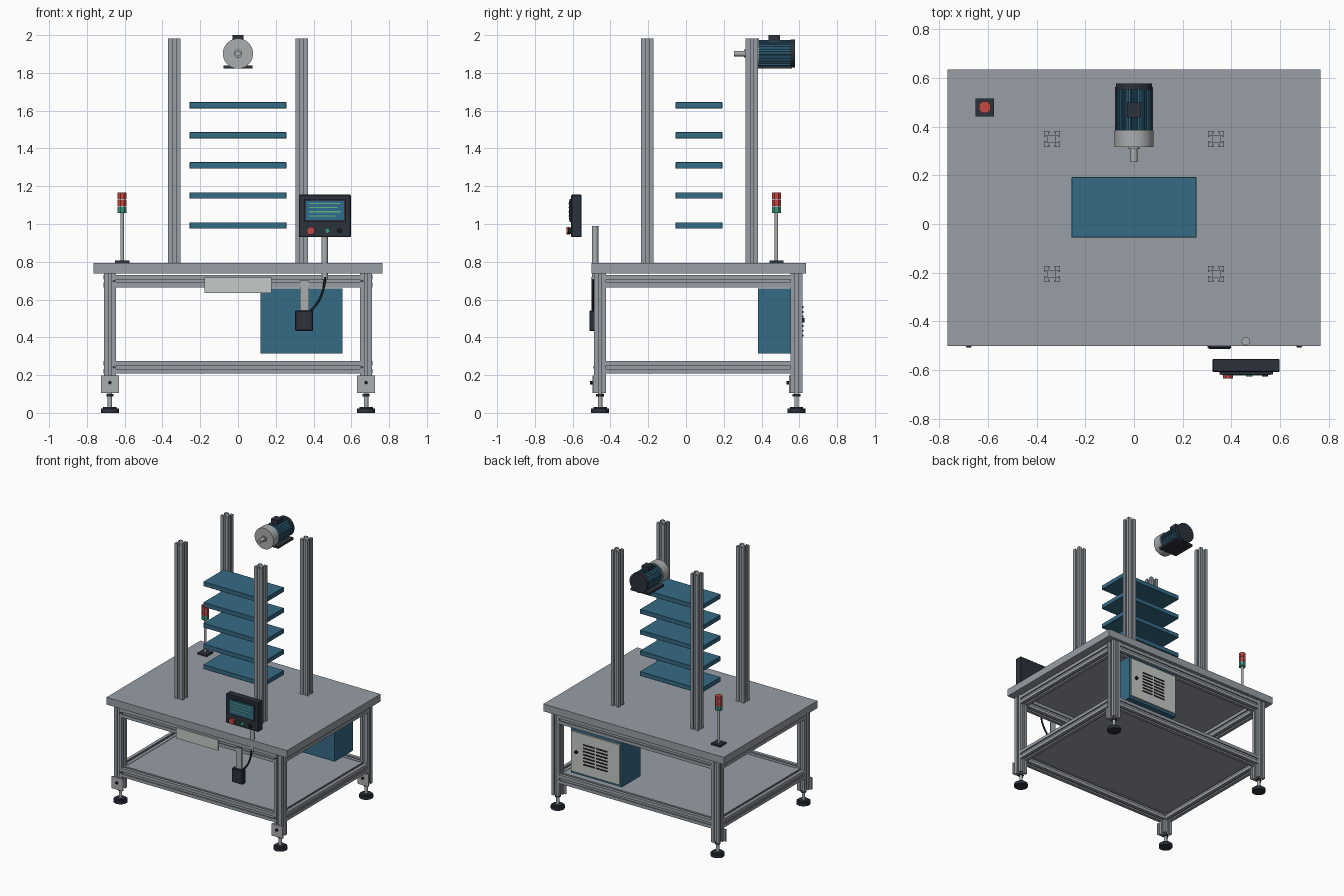
import bpy, bmesh, math
from mathutils import Matrix, Vector

if "Cube" in bpy.data.objects:
    bpy.data.objects.remove(bpy.data.objects["Cube"])


def material(name, r, g, b):
    m = bpy.data.materials.new(name)
    m.diffuse_color = (r, g, b, 1)
    m.use_nodes = True
    m.node_tree.nodes["Principled BSDF"].inputs["Base Color"].default_value = m.diffuse_color
    return m


STEEL = material("steel grey", 0.31, 0.345, 0.38)
ALU = material("pale aluminium", 0.40, 0.42, 0.43)
LIGHT = material("light grey", 0.56, 0.60, 0.57)
DARK = material("dark slate", 0.024, 0.031, 0.045)
BLACK = material("black", 0.010, 0.011, 0.014)
BLUE = material("machine blue", 0.036, 0.145, 0.235)
SCREEN = material("screen blue", 0.03, 0.15, 0.27)
RED = material("signal red", 0.56, 0.065, 0.055)
GREEN = material("signal green", 0.05, 0.30, 0.20)
LINE = material("display green", 0.14, 0.45, 0.22)

TURN = {'x': Matrix.Rotation(math.pi / 2, 4, 'Y'),
        'y': Matrix.Rotation(math.pi / 2, 4, 'X'),
        'z': Matrix.Identity(4)}


def finish(name, bm, mat, smooth=False):
    bmesh.ops.recalc_face_normals(bm, faces=bm.faces[:])
    me = bpy.data.meshes.new(name)
    bm.to_mesh(me)
    bm.free()
    me.materials.append(mat)
    if smooth:
        me.polygons.foreach_set("use_smooth", [True] * len(me.polygons))
        me.set_sharp_from_angle(angle=math.radians(35))
    ob = bpy.data.objects.new(name, me)
    bpy.context.collection.objects.link(ob)
    return ob


def box(name, x, y, z, mat, bevel=0):
    """Box from (min, max) pairs."""
    bm = bmesh.new()
    bmesh.ops.create_cube(bm, size=1)
    for v in bm.verts:
        v.co = Vector([(p[0] + p[1]) / 2 + c * (p[1] - p[0]) for p, c in zip((x, y, z), v.co)])
    if bevel:
        bmesh.ops.bevel(bm, geom=bm.edges[:], offset=bevel, segments=1, affect='EDGES')
    return finish(name, bm, mat)


def prism(name, pts, length, loc, axis, mat, smooth=False):
    """Extrude a closed outline along an axis, centred on loc."""
    bm = bmesh.new()
    face = bm.faces.new([bm.verts.new((px, py, -length / 2)) for px, py in pts])
    ext = bmesh.ops.extrude_face_region(bm, geom=[face])
    bmesh.ops.translate(bm, verts=[v for v in ext["geom"] if isinstance(v, bmesh.types.BMVert)],
                        vec=(0, 0, length))
    bm.transform(Matrix.Translation(loc) @ TURN[axis])
    return finish(name, bm, mat, smooth)


def cyl(name, r, lo, hi, at, axis, mat, n=24):
    """Cylinder between lo and hi on its axis; at gives the other two coordinates."""
    pts = [(r * math.cos((i + .5) * math.tau / n), r * math.sin((i + .5) * math.tau / n)) for i in range(n)]
    mid = (lo + hi) / 2
    loc = {'x': (mid, *at), 'y': (at[0], mid, at[1]), 'z': (*at, mid)}[axis]
    return prism(name, pts, hi - lo, loc, axis, mat, n > 8)


def slot_profile(h):
    """Square extrusion outline with a T-slot in each side."""
    side = [(1, -1), (1, -.26), (.8, -.26), (.8, -.44), (.52, -.44),
            (.52, .44), (.8, .44), (.8, .26), (1, .26)]
    out = []
    for k in range(4):
        for a, b in side:
            for _ in range(k):
                a, b = -b, a
            out.append((a * h, b * h))
    return out


LX, LYF, LYB, H = 0.678, -0.455, 0.585, 0.032
MY = (LYF + LYB) / 2

# table top and lower shelf panel
box("table_top", (-.765, .765), (-.50, .635), (.737, .793), STEEL)
box("lower_shelf", (-.655, .655), (LYF + .025, LYB - .025), (.258, .272), STEEL)

# legs with levelling feet and foot brackets
for sx, side in ((-1, "left"), (1, "right")):
    for y, end in ((LYF, "front"), (LYB, "back")):
        tag, x = f"{end}_{side}", sx * LX
        prism(tag + "_leg", slot_profile(H), .632, (x, y, .421), 'z', STEEL)
        cyl(tag + "_foot_pad", .049, 0, .022, (x, y), 'z', DARK)
        cyl(tag + "_foot_collar", .036, .022, .032, (x, y), 'z', DARK)
        cyl(tag + "_foot_stem", .012, .03, .11, (x, y), 'z', ALU, 16)
        cyl(tag + "_foot_nut", .021, .088, .099, (x, y), 'z', DARK, 6)
        box(tag + "_foot_bracket", (x - .047, x + .047), (y - H - .008, y - H + .001), (.105, .197), ALU)
        cyl(tag + "_bracket_bolt", .009, y - H - .02, y - H - .007, (x, .16), 'y', BLACK, 12)
        for z in (.242, .698):
            cyl(tag + "_rail_bolt", .006, y - H - .003, y - H + .02, (x + sx * -.02, z), 'y', DARK, 10)

# frame rails
for z, level in ((.242, "lower"), (.698, "upper")):
    for y, end in ((LYF, "front"), (LYB, "back")):
        prism(f"{level}_{end}_rail", slot_profile(.033), 2 * (LX - H), (0, y, z), 'x', STEEL)
    for x, side in ((-LX, "left"), (LX, "right")):
        prism(f"{level}_{side}_rail", slot_profile(.033), LYB - LYF - 2 * H, (x, MY, z), 'y', STEEL)

# four tall columns
for x, side in ((-.337, "left"), (.337, "right")):
    for y, end in ((-.205, "front"), (.349, "back")):
        prism(f"{end}_{side}_column", slot_profile(.033), 1.19, (x, y, 1.387), 'z', STEEL)

# stacked carrier plates
for i in range(5):
    z = .975 + i * .159
    box(f"carrier_plate_{i + 1}", (-.257, .257), (-.055, .192), (z, z + .034), BLUE, .002)

# motor
MZ = 1.902
ribs = []
for i in range(32):
    for r, d in ((.067, -.3), (.073, -.2), (.073, .2), (.067, .3)):
        a = (i + d) * math.tau / 32
        ribs.append((r * math.cos(a), r * math.sin(a)))
prism("motor_body", ribs, .18, (0, .472, MZ), 'y', BLUE)
cyl("motor_flange", .08, .316, .386, (0, MZ), 'y', ALU, 32)
cyl("motor_shaft_boss", .022, .308, .318, (0, MZ), 'y', ALU)
cyl("motor_shaft", .0145, .255, .32, (0, MZ), 'y', ALU)
cyl("motor_fan_cover", .075, .552, .577, (0, MZ), 'y', DARK, 32)
box("motor_foot_plate", (-.078, .078), (.376, .562), (1.822, 1.838), DARK)
box("motor_terminal_box", (-.028, .028), (.438, .498), (1.955, 2.0), DARK)

# electrical cabinet with vented door on the back
box("cabinet_body", (.12, .553), (.38, .606), (.315, .659), BLUE)
box("cabinet_door", (.13, .543), (.604, .618), (.333, .641), LIGHT)
cyl("cabinet_lock", .013, .616, .628, (.497, .49), 'y', BLACK, 16)
for i in range(7):
    z = .405 + i * .025
    for a, b in ((.235, .330), (.345, .44)):
        box("door_louvre", (a, b), (.615, .621), (z, z + .010), BLACK)

# front label panel
box("front_light_panel", (-.178, .178), (-.498, -.486), (.635, .717), LIGHT)

# junction box, its hanger and cable
box("junction_hanger", (.329, .375), (-.494, -.484), (.52, .70), ALU)
box("junction_box", (.302, .398), (-.512, -.472), (.434, .542), DARK, .005)
cu = bpy.data.curves.new("control_cable", 'CURVE')
cu.dimensions = '3D'
cu.bevel_depth = .0065
cu.bevel_resolution = 3
cu.use_fill_caps = True
sp = cu.splines.new('BEZIER')
sp.bezier_points.add(2)
for p, (x, z, dx, dz) in zip(sp.bezier_points, ((.380, .535, .02, .02), (.437, .612, .015, .032), (.46, .72, 0, .03))):
    p.co = (x, -.494, z)
    p.handle_left = (x - dx, -.494, z - dz)
    p.handle_right = (x + dx, -.494, z + dz)
cu.materials.append(BLACK)
bpy.context.collection.objects.link(bpy.data.objects.new("control_cable", cu))

# control panel on its post
cyl("panel_post", .017, .705, .99, (.459, -.481), 'z', ALU)
box("panel_housing", (.322, .598), (-.608, -.553), (.93, 1.155), DARK, .004)
box("panel_bezel", (.35, .571), (-.617, -.606), (1.01, 1.133), DARK)
box("panel_screen", (.36, .561), (-.620, -.616), (1.02, 1.123), SCREEN)
for i, w in enumerate((.14, .165, .15, .165)):
    z = 1.04 + i * .022
    box("screen_line", (.377, .377 + w), (-.622, -.619), (z, z + .006), LINE)
for nm, x, r, y, mat in (("stop_button", .385, .022, -.633, RED), ("start_button", .473, .014, -.626, GREEN),
                         ("mode_button", .537, .013, -.626, BLACK)):
    cyl(nm + "_collar", r * .75, -.616, -.606, (x, .964), 'y', DARK, 16)
    cyl(nm, r, y, -.614, (x, .964), 'y', mat, 8 if mat is RED else 16)

# signal tower
TX, TY = -.613, .479
box("tower_base", (TX - .038, TX + .038), (TY - .037, TY + .037), (.792, .806), DARK)
cyl("tower_pole", .0095, .80, 1.07, (TX, TY), 'z', ALU, 16)
for nm, lo, hi, mat in (("green", 1.058, 1.09, GREEN), ("lower_red", 1.095, 1.128, RED),
                        ("upper_red", 1.133, 1.166, RED)):
    cyl(nm + "_lamp", .026, lo, hi, (TX, TY), 'z', mat, 8)
for z in (1.09, 1.128):
    cyl("lamp_spacer", .023, z - .001, z + .006, (TX, TY), 'z', LIGHT, 8)
